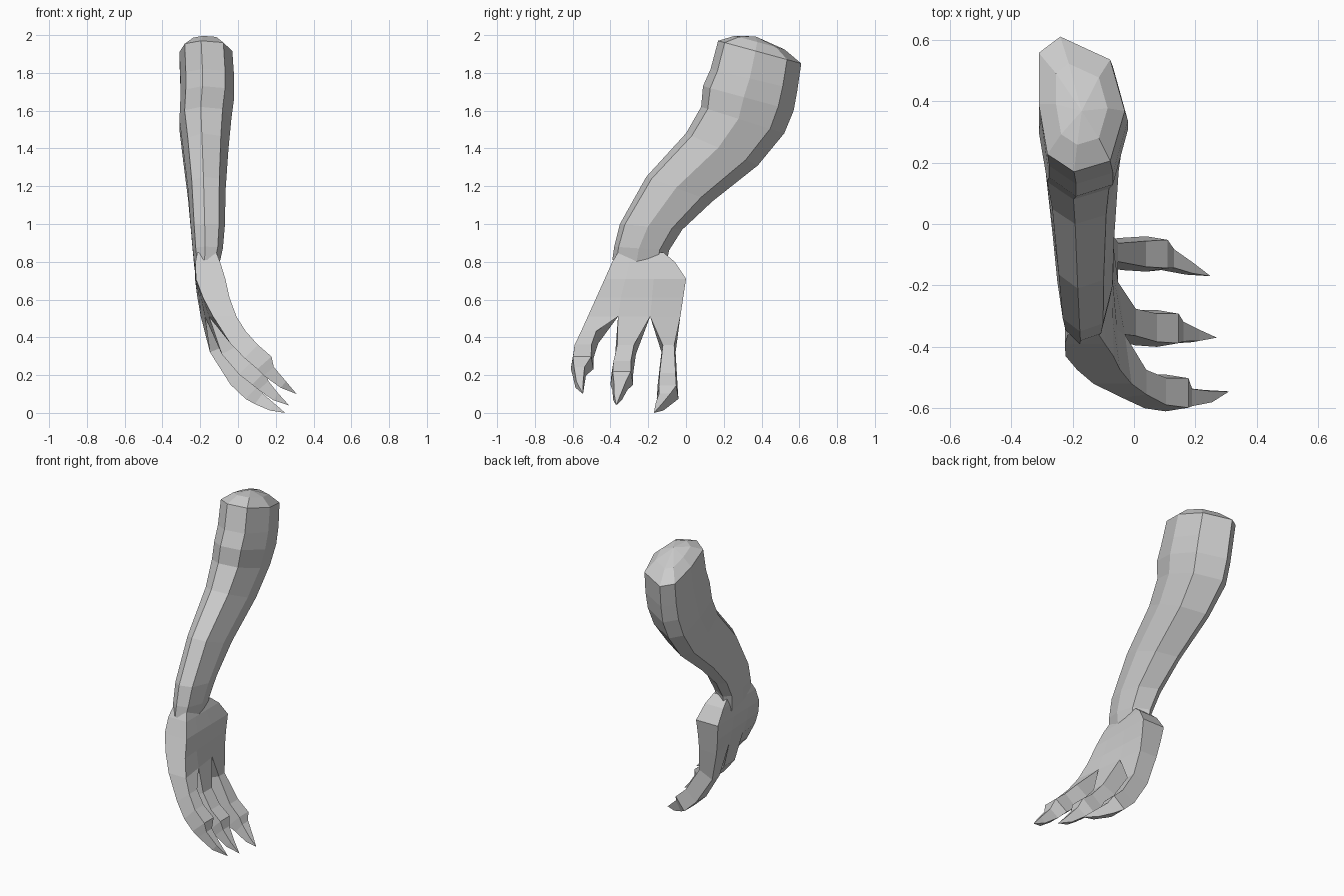
import bpy, bmesh
from mathutils import Vector

if "Cube" in bpy.data.objects:
    bpy.data.objects.remove(bpy.data.objects["Cube"])


def bridge(bm, a, b):
    n = len(a)
    for i in range(n):
        bm.faces.new((a[i], a[(i + 1) % n], b[(i + 1) % n], b[i]))


def fan(bm, ring, tip):
    for i in range(len(ring)):
        bm.faces.new((ring[i], ring[(i + 1) % len(ring)], tip))


def finish(bm, name):
    bmesh.ops.recalc_face_normals(bm, faces=bm.faces)
    mesh = bpy.data.meshes.new(name)
    bm.to_mesh(mesh)
    bm.free()
    ob = bpy.data.objects.new(name, mesh)
    bpy.context.collection.objects.link(ob)
    return ob


# Arm: eight-sided section (front-to-back, across) swept through tilted rings
SECTION = [(0, .41), (.08, .83), (.45, 1), (.83, .83),
           (1, .25), (.88, 0), (.5, 0), (.13, .1)]
# front y, front z, back y, back z, left x, right x
ARM = [(.17, 1.97, .61, 1.85, -.31, -.03), (.13, 1.82, .59, 1.71, -.305, -.02),
       (.09, 1.73, .57, 1.60, -.305, -.02), (.08, 1.62, .52, 1.48, -.31, -.035),
       (.00, 1.48, .38, 1.31, -.29, -.05), (-.21, 1.25, .14, 1.12, -.265, -.065),
       (-.35, 1.00, -.02, .97, -.25, -.07), (-.38, .88, -.09, .86, -.24, -.08),
       (-.39, .81, -.11, .75, -.23, -.10)]


def arm_point(ring, u, v, lift=0):
    yf, zf, yb, zb, x0, x1 = ring
    return Vector((x0 + (x1 - x0) * v, yf + (yb - yf) * u, zf + (zb - zf) * u + lift))


bm = bmesh.new()
rings = [[bm.verts.new(arm_point(r, u, v)) for u, v in SECTION] for r in ARM]
for a, b in zip(rings, rings[1:]):
    bridge(bm, a, b)
# domed shoulder end
dome = [bm.verts.new(arm_point(ARM[0], .5 + (u - .5) * .6, .5 + (v - .5) * .6, .05))
        for u, v in SECTION]
bridge(bm, rings[0], dome)
fan(bm, dome, bm.verts.new(arm_point(ARM[0], .45, .5, .077)))
bm.faces.new(rings[-1])
finish(bm, "arm")

# Hand: flattened palm with four columns of points per side
# z, column y positions, x at front column, x at back column, half thickness
PALM = [(.85, (-.36, -.29, -.20, -.12), -.165, -.165, .05),
        (.80, (-.39, -.30, -.19, -.06), -.16, -.16, .065),
        (.71, (-.43, -.32, -.17, .00), -.145, -.15, .078),
        (.61, (-.475, -.345, -.18, -.015), -.115, -.145, .07),
        (.51, (-.52, -.36, -.19, -.03), -.07, -.135, .062)]
# Fingers: x, z, y min, y max, half thickness; last entry is the claw tip
FINGERS = [
    [(.0, .40, -.565, -.465, .052), (.07, .325, -.60, -.49, .05),
     (.14, .265, -.61, -.49, .05), (.163, .22, -.60, -.53, .035),
     (.24, .15, -.585, -.54, .022), (.31, .10, -.545, -.545, 0)],
    [(-.04, .335, -.375, -.265, .052), (.04, .24, -.395, -.28, .05),
     (.11, .185, -.40, -.28, .05), (.135, .145, -.39, -.31, .035),
     (.20, .085, -.385, -.34, .022), (.27, .04, -.37, -.37, 0)],
    [(-.10, .34, -.13, -.055, .052), (.0, .18, -.15, -.045, .05),
     (.075, .11, -.155, -.04, .05), (.11, .075, -.15, -.075, .035),
     (.18, .032, -.165, -.12, .022), (.25, .0, -.17, -.17, 0)]]

bm = bmesh.new()
rings = []
for z, ys, xf, xb, t in PALM:
    cols = [(xf + (xb - xf) * i / 3, y) for i, y in enumerate(ys)]
    outer = [bm.verts.new((x - t, y, z)) for x, y in cols]
    inner = [bm.verts.new((x + t, y, z)) for x, y in cols]
    rings.append(outer + inner[::-1])
for a, b in zip(rings, rings[1:]):
    bridge(bm, a, b)
bm.faces.new(rings[0])

# three fingers grow from the lower edge of the palm
end = rings[-1]
for i, path in enumerate(FINGERS):
    prev = [end[i], end[i + 1], end[6 - i], end[7 - i]]
    start = sum((v.co for v in prev), Vector()) / 4
    pts = [(start.x, start.z)] + [p[:2] for p in path]
    for k, (x, z, y0, y1, t) in enumerate(path[:-1], 1):
        d = Vector((pts[k + 1][0] - pts[k - 1][0], 0, pts[k + 1][1] - pts[k - 1][1])).normalized()
        up = Vector((-d.z, 0, d.x)) * t
        c, s = Vector((x, 0, z)), (y1 - y0) * .1
        ring = [bm.verts.new(c + o + Vector((0, y, 0))) for o, y in
                ((-up, y0), (-up, y1), (up, y1 - s), (up, y0 + s))]
        bridge(bm, prev, ring)
        prev = ring
    x, z, y = path[-1][:3]
    fan(bm, prev, bm.verts.new((x, y, z)))
finish(bm, "clawed_hand")
